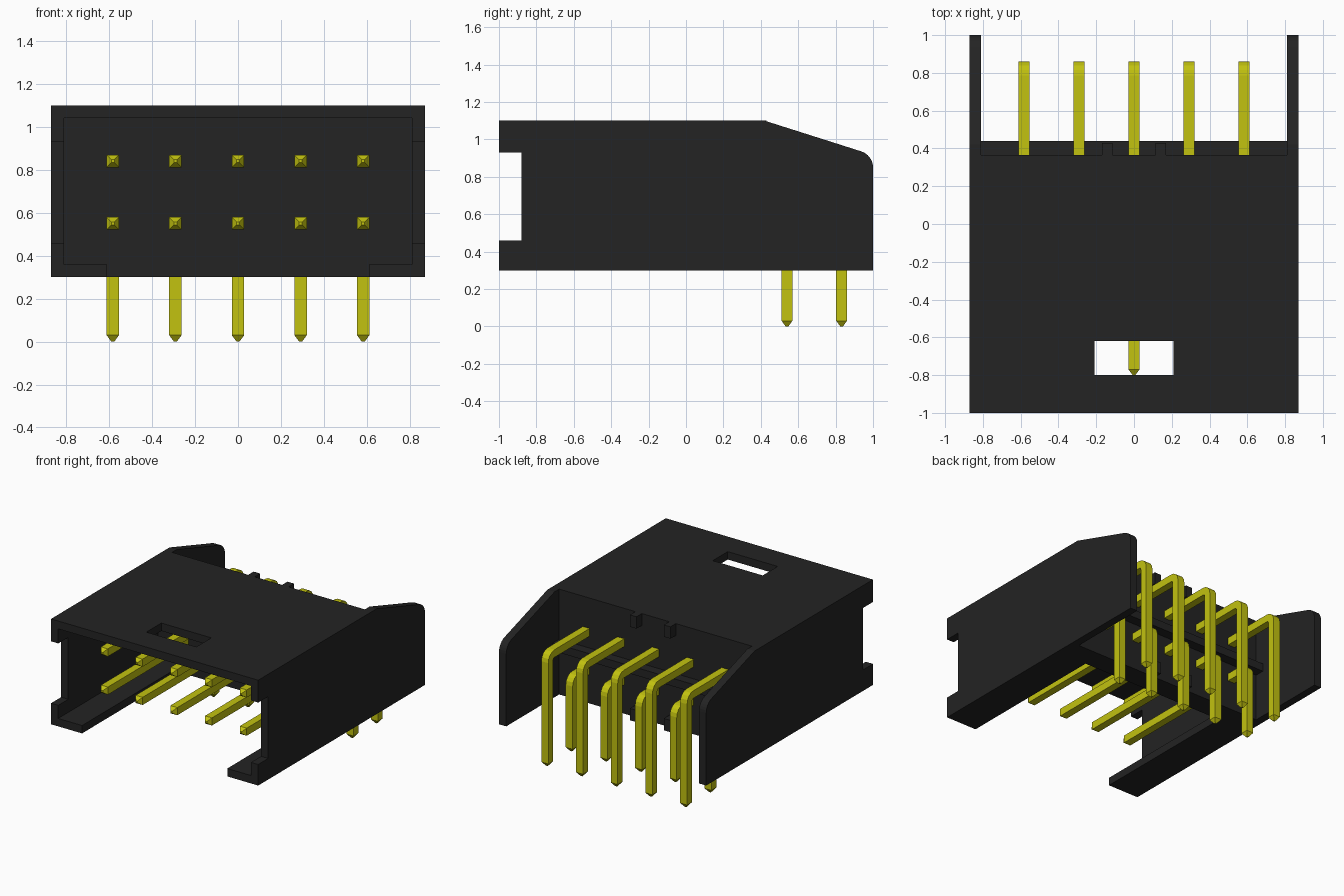
import bpy, bmesh
from math import sin, cos, pi

cube = bpy.data.objects.get("Cube")
if cube:
    bpy.data.objects.remove(cube, do_unlink=True)


def material(name, color, rough):
    m = bpy.data.materials.new(name)
    m.use_nodes = True
    m.diffuse_color = (*color, 1)
    node = m.node_tree.nodes["Principled BSDF"]
    node.inputs["Base Color"].default_value = (*color, 1)
    node.inputs["Roughness"].default_value = rough
    return m


BLACK = material("black plastic", (0.017, 0.017, 0.017), 0.7)
GOLD = material("yellow metal", (0.54, 0.54, 0.005), 0.5)


def finish(name, bm, mat):
    bmesh.ops.recalc_face_normals(bm, faces=bm.faces)
    mesh = bpy.data.meshes.new(name)
    bm.to_mesh(mesh)
    bm.free()
    mesh.materials.append(mat)
    ob = bpy.data.objects.new(name, mesh)
    bpy.context.collection.objects.link(ob)
    return ob


def prism(name, outline, lo, hi, axis="z"):
    """Extrude an outline along an axis and mirror it across x = 0."""
    bm = bmesh.new()
    place = (lambda a, b, c: (c, a, b)) if axis == "x" else (lambda a, b, c: (a, b, c))
    rings = [[bm.verts.new(place(a, b, c)) for a, b in outline] for c in (lo, hi)]
    for ring in rings:
        bm.faces.new(ring)
    n = len(outline)
    for i in range(n):
        j = (i + 1) % n
        bm.faces.new((rings[0][i], rings[0][j], rings[1][j], rings[1][i]))
    ob = finish(name, bm, BLACK)
    ob.modifiers.new("mirror", "MIRROR").use_clip = True
    return ob


def rect(x0, x1, y0, y1):
    return [(x0, y0), (x1, y0), (x1, y1), (x0, y1)]


INNER, OUTER = 0.81, 0.87
BASE, TOP, SKIN = 0.30, 1.10, 0.06
WALL_FRONT, WALL_BACK = 0.20, 0.365

# Side walls with a sloped, rounded rear corner and a front notch
corner = [(0.91 + 0.09 * cos(a), 0.85 + 0.09 * sin(a))
          for a in [i * pi / 2 * 0.8 / 6 for i in range(7)]]
side = [(-1, BASE), (1, BASE)] + corner + [
    (0.42, TOP), (-1, TOP), (-1, 0.93), (-0.88, 0.93), (-0.88, 0.46), (-1, 0.46)]
prism("side_walls", side, INNER, OUTER, "x")

# Roof with a rectangular window
roof = [(0, -1), (INNER, -1), (INNER, WALL_BACK), (0, WALL_BACK),
        (0, -0.62), (0.21, -0.62), (0.21, -0.8), (0, -0.8)]
prism("roof", roof, TOP - SKIN, TOP)

# Floor strips either side of the open slot, and the pin wall
prism("floor_strips", rect(0.61, INNER, -1, WALL_FRONT), BASE, BASE + SKIN)
prism("pin_wall", rect(0, INNER, WALL_FRONT, WALL_BACK), BASE, TOP - SKIN)

# Rear shelf between the pin rows, and small ribs on the rear edges
prism("rear_shelf", rect(0, INNER, WALL_BACK, 0.44), 0.66, 0.72)
for label, z in (("upper", TOP - 0.09), ("lower", BASE)):
    prism(label + "_ribs", rect(0.115, 0.17, WALL_BACK, 0.43), z, z + 0.09)


def pin(name, x, height, back):
    """Square right-angle pin with tapered ends."""
    h, tip, r = 0.029, 0.007, 0.045
    # Each section: y, z, turn angle, half size
    path = [(-0.8, height, 0, tip), (-0.77, height, 0, h)]
    for i in range(5):
        a = i * pi / 8
        path.append((back - r + r * sin(a), height - r + r * cos(a), a, h))
    path += [(back, 0.03, pi / 2, h), (back, 0, pi / 2, tip)]
    bm = bmesh.new()
    rings = []
    for y, z, a, s in path:
        rings.append([bm.verts.new((x + u * s, y + v * s * sin(a), z + v * s * cos(a)))
                      for u, v in ((-1, -1), (1, -1), (1, 1), (-1, 1))])
    for p, q in zip(rings, rings[1:]):
        for i in range(4):
            j = (i + 1) % 4
            bm.faces.new((p[i], p[j], q[j], q[i]))
    bm.faces.new(rings[0])
    bm.faces.new(rings[-1])
    finish(name, bm, GOLD)


# Two rows of five pins
for i in range(5):
    x = (i - 2) * 0.2915
    pin(f"upper_pin_{i + 1}", x, 0.84, 0.832)
    pin(f"lower_pin_{i + 1}", x, 0.55, 0.54)
